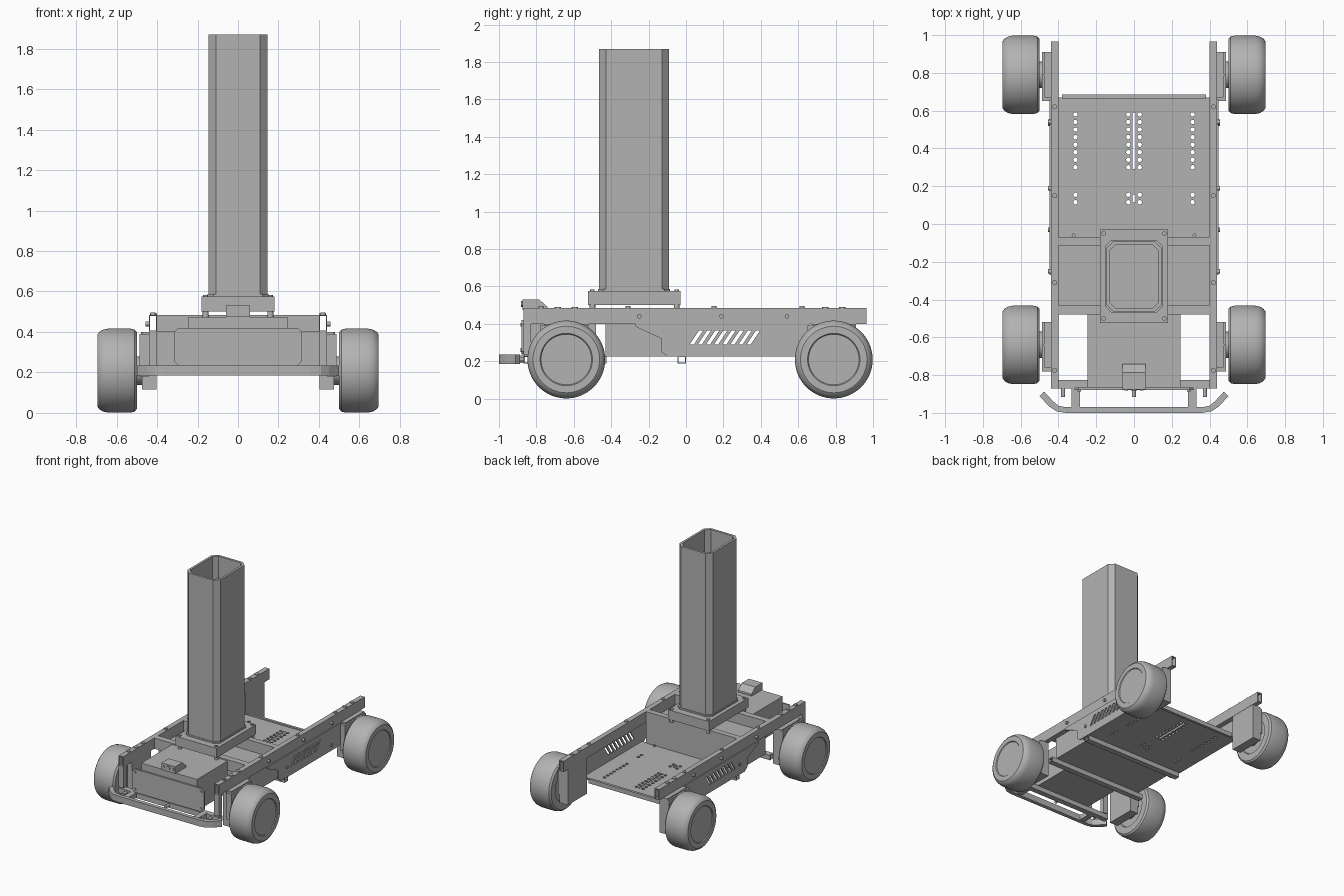
import bpy, bmesh, math
from mathutils import Matrix, Vector

cube = bpy.data.objects.get("Cube")
if cube:
    bpy.data.objects.remove(cube, do_unlink=True)

grey = bpy.data.materials.new("machine_grey")
grey.use_nodes = True
colour = (0.45, 0.45, 0.45, 1)
grey.diffuse_color = colour
grey.node_tree.nodes["Principled BSDF"].inputs["Base Color"].default_value = colour


def finish(name, bm, smooth=False):
    bmesh.ops.recalc_face_normals(bm, faces=bm.faces)
    mesh = bpy.data.meshes.new(name)
    bm.to_mesh(mesh)
    bm.free()
    mesh.materials.append(grey)
    ob = bpy.data.objects.new(name, mesh)
    bpy.context.collection.objects.link(ob)
    if smooth:
        bpy.ops.object.select_all(action='DESELECT')
        ob.select_set(True)
        bpy.context.view_layer.objects.active = ob
        bpy.ops.object.shade_smooth_by_angle(angle=math.radians(35))
    return ob


def place(axis, u, v, w):
    return {'x': (w, u, v), 'y': (u, w, v), 'z': (u, v, w)}[axis]


def rect(u0, u1, v0, v1, cut=0):
    """Rectangle outline, with optional chamfered corners."""
    if not cut:
        return [(u0, v0), (u1, v0), (u1, v1), (u0, v1)]
    return [(u0 + cut, v0), (u1 - cut, v0), (u1, v0 + cut), (u1, v1 - cut),
            (u1 - cut, v1), (u0 + cut, v1), (u0, v1 - cut), (u0, v0 + cut)]


def ring(u, v, r, n=12):
    return [(u + r * math.cos(math.tau * i / n), v + r * math.sin(math.tau * i / n))
            for i in range(n)]


def prism(name, axis, lo, hi, *loops, smooth=False):
    """Extrude an outline, with any further loops as holes, along an axis."""
    bm = bmesh.new()
    edges = []
    for loop in loops:
        vs = [bm.verts.new(place(axis, u, v, lo)) for u, v in loop]
        edges += [bm.edges.new((a, b)) for a, b in zip(vs, vs[1:] + vs[:1])]
    if len(loops) == 1:
        bm.faces.new(vs)
    else:
        bmesh.ops.triangle_fill(bm, edges=edges, use_beauty=True,
                                normal=Vector(place(axis, 0, 0, 1)))
    grown = bmesh.ops.extrude_face_region(bm, geom=bm.faces[:], use_keep_orig=True)
    top = [g for g in grown["geom"] if isinstance(g, bmesh.types.BMVert)]
    bmesh.ops.translate(bm, verts=top, vec=Vector(place(axis, 0, 0, hi - lo)))
    return finish(name, bm, smooth)


def box(name, x0, x1, y0, y1, z0, z1):
    return prism(name, 'z', z0, z1, rect(x0, x1, y0, y1))


def tube(name, axis, lo, hi, u0, u1, v0, v1, wall=0.006):
    return prism(name, axis, lo, hi, rect(u0, u1, v0, v1),
                 rect(u0 + wall, u1 - wall, v0 + wall, v1 - wall))


def bolt(name, axis, lo, hi, u, v, r=0.013):
    return prism(name, axis, lo, hi, ring(u, v, r), smooth=True)


def span(s, a, b):
    """Order a pair of x values after mirroring to side s."""
    return sorted((s * a, s * b))


def wheel(name, s, y):
    profile = [(0, .512), (.13, .512), (.135, .50), (.19, .50), (.203, .512), (.208, .535),
               (.208, .64), (.203, .665), (.192, .685), (.178, .695), (.14, .695),
               (.135, .689), (0, .689)]
    bm = bmesh.new()
    vs = [bm.verts.new((s * x, 0, r)) for r, x in profile]
    es = [bm.edges.new(p) for p in zip(vs, vs[1:])]
    bmesh.ops.spin(bm, geom=vs + es, cent=(0, 0, 0), axis=(1, 0, 0),
                   angle=math.tau, steps=64)
    bmesh.ops.remove_doubles(bm, verts=bm.verts, dist=0.0001)
    bmesh.ops.transform(bm, matrix=Matrix.Translation((0, y, 0.209)), verts=bm.verts)
    finish(name, bm, True)


# Side plate outline and its leaning vent slots
side_outline = [(-.27, .40), (-.27, .385), (-.13, .32), (-.13, .25), (-.10, .225),
                (.66, .225), (.66, .40)]
slots = [[(y, .29), (y + .022, .29), (y + .072, .365), (y + .05, .365)]
         for y in (.02 + .0435 * i for i in range(8))]

for s, side in ((1, "left"), (-1, "right")):
    # Frame rail, side plate and front post
    x0, x1 = span(s, .40, .44)
    tube(f"{side}_rail", 'y', -.87, .965, x0, x1, .40, .485)
    tube(f"{side}_front_post", 'z', .235, .40, x0, x1, -.87, -.83)
    prism(f"{side}_side_plate", 'x', *span(s, .44, .448), side_outline, *slots)
    for y in (-.775, -.31, .15, .62):
        bolt(f"{side}_rail_top_bolt", 'z', .485, .495, s * .42, y)
    for y, z in ((-.25, .44), (.19, .44), (.54, .44), (-.03, .31), (.53, .27)):
        bolt(f"{side}_side_bolt", 'x', *span(s, .44, .456), y, z, .012)

    # Wheels with their drive brackets and hubs
    for y, end in ((-.64, "front"), (.79, "rear")):
        wheel(f"{end}_{side}_wheel", s, y)
        box(f"{end}_{side}_drive_bracket", *span(s, .44, .487), y - .14, y + .12, .18, .39)
        box(f"{end}_{side}_drive_housing", *span(s, .402, .475), y - .12, y + .12, .115, .40)
        bolt(f"{end}_{side}_hub", 'x', *span(s, .47, .52), y, .209, .07)
        bolt(f"{end}_{side}_bracket_bolt", 'z', .39, .40, s * .463, y, .016)
        for dy in (-.045, .045):
            bolt(f"{end}_{side}_rail_bolt", 'z', .485, .491, s * .418, y + dy, .017)

    # Bumper arm and front fixing pins
    box(f"{side}_bumper_arm", *span(s, .285, .33), -.97, -.86, .19, .23)
    bolt(f"{side}_front_pin", 'y', -.915, -.87, s * .375, .21, .011)
    for z in (.26, .395):
        bolt(f"{side}_cover_bolt", 'y', -.886, -.878, s * .29, z, .010)

# Rear cargo floor with rows of holes and centre slots
rows = [.30 + .04 * i for i in range(8)] + [.115, .155]
holes = [ring(x, y, .012, 10) for x in (-.31, -.03, .03, .31) for y in rows]
holes += [rect(-.008, .008, .29, .59), rect(-.008, .008, .115, .155)]
prism("cargo_floor", 'z', .225, .235, rect(-.40, .40, -.08, .67), *holes)
box("floor_rear_lip", -.38, .38, .665, .685, .21, .245)
for s in (1, -1):
    box("floor_edge", *span(s, .40, .44), -.08, .66, .225, .235)
    bolt("floor_bolt", 'z', .235, .245, s * .32, -.06, .01)

# Middle equipment bay below the column
box("equipment_bay", -.40, .40, -.43, -.075, .225, .40)
for y0, y1 in ((-.48, -.43), (-.115, -.07)):
    tube("upper_cross_member", 'x', -.40, .40, y0, y1, .40, .485)
box("bay_rear_wall", -.40, .40, -.078, -.07, .225, .41)

# Lower cross members
for y in (-.47, -.045, -.87):
    tube("lower_cross_member", 'x', -.44, .44, y, y + .045, .187, .227, .005)

# Front battery case, face plate and sensor
box("battery_case", -.245, .245, -.865, -.48, .225, .475)
prism("front_face_plate", 'y', -.879, -.865, rect(-.315, .315, .235, .42, .02))
prism("sensor_housing", 'x', -.06, .06,
      [(-.875, .475), (-.875, .53), (-.785, .53), (-.74, .49), (-.74, .475)])
bolt("sensor_lens", 'y', -.882, -.872, 0, .505, .016)
for s in (1, -1):
    bolt("sensor_bolt", 'y', -.881, -.872, s * .042, .505, .009)
bolt("centre_front_pin", 'y', -.915, -.87, 0, .21, .011)

# Bumper with swept-back ends
half = [(.36, -1), (.41, -.992), (.45, -.965), (.50, -.912), (.475, -.888),
        (.43, -.937), (.40, -.962), (.36, -.97)]
prism("front_bumper", 'z', .185, .235, half + [(-x, y) for x, y in reversed(half)])

# Column base and hollow column
base = rect(-.18, .18, -.525, -.03)
prism("column_base", 'z', .50, .575, base)
prism("column_base_lip", 'z', .575, .587, rect(-.15, .15, -.47, -.085, .03))
for x in (-.16, .16):
    for y in (-.50, -.05):
        bolt("base_foot", 'z', .475, .50, x, y, .015)
        bolt("base_bolt", 'z', .575, .583, x, y, .012)
prism("column", 'z', .587, 1.87, rect(-.146, .146, -.466, -.09, .038),
      rect(-.128, .128, -.448, -.108, .032))
